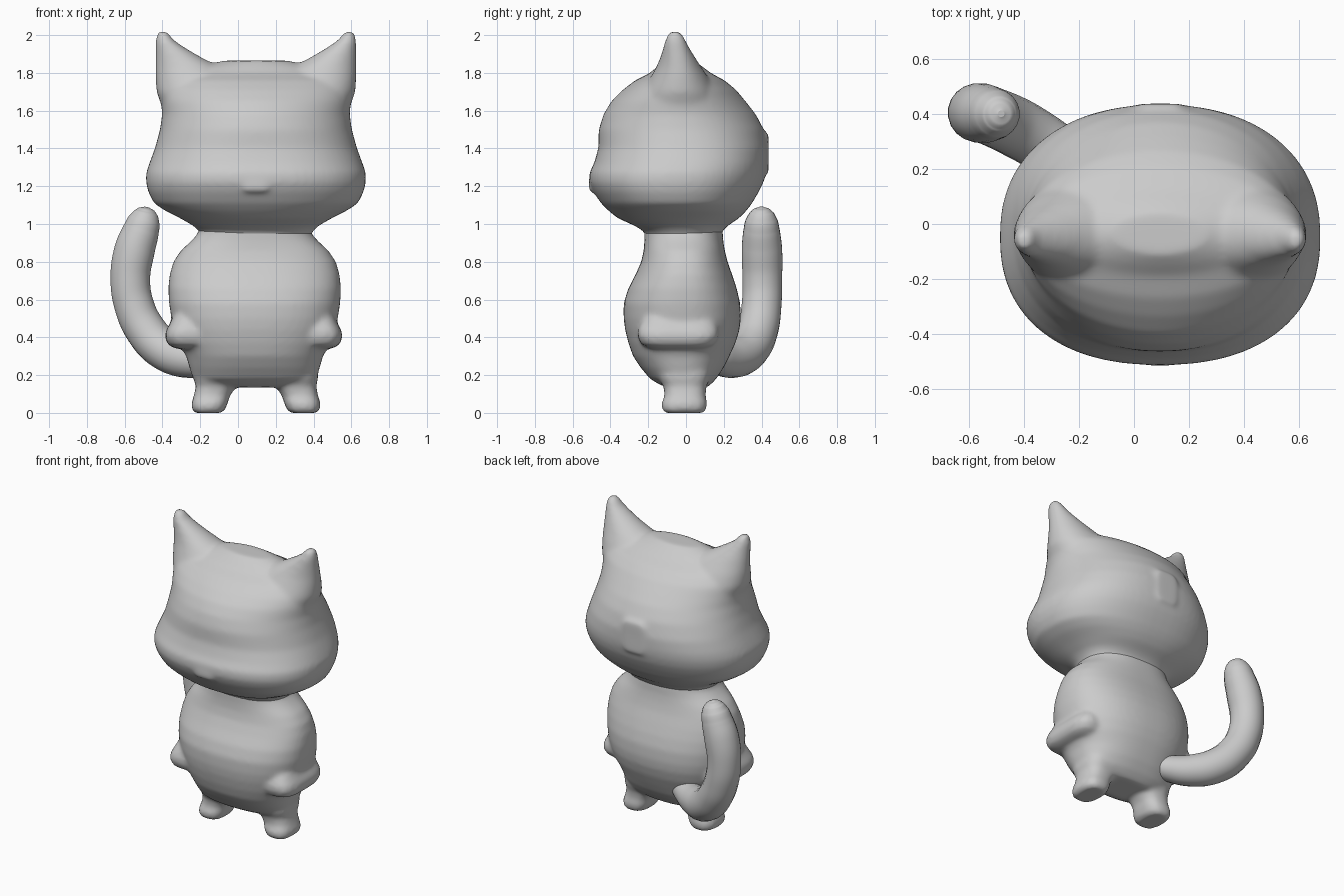
import bpy, bmesh, math

CX = 0.095  # middle of the figure; the tail hangs out to one side

grey = bpy.data.materials.new("clay grey")
grey.diffuse_color = (0.6, 0.6, 0.6, 1)


def signed_pow(v, p):
    return math.copysign(abs(v) ** p, v)


def add_loft(bm, rings, n=lambda z: 2.0, sides=64):
    """Stack closed rings (z, x_min, x_max, y_min, y_max) and cap both ends.
    n(z) is the squareness of the ring at that height."""
    loops = []
    for z, x0, x1, y0, y1 in rings:
        loop = []
        for i in range(sides):
            a = 2 * math.pi * i / sides
            c, s = signed_pow(math.cos(a), 2 / n(z)), signed_pow(math.sin(a), 2 / n(z))
            loop.append(bm.verts.new(((x0 + x1) / 2 + (x1 - x0) / 2 * c,
                                      (y0 + y1) / 2 + (y1 - y0) / 2 * s, z)))
        loops.append(loop)
    for a, b in zip(loops, loops[1:]):
        for i in range(sides):
            j = (i + 1) % sides
            bm.faces.new((a[i], a[j], b[j], b[i]))
    bm.faces.new(loops[0][::-1])
    bm.faces.new(loops[-1])


def mirrored(rings, cx=CX):
    return [(z, 2 * cx - x1, 2 * cx - x0, y0, y1) for z, x0, x1, y0, y1 in rings]


def centred(rows, cx=CX):
    return [(z, cx - w, cx + w, y0, y1) for z, w, y0, y1 in rows]


def add_plate(bm, z0, z1, half, y0, y1):
    add_loft(bm, centred([(z0, half * 0.7, y0, y1), (z0 + 0.03, half, y0, y1),
                          (z1 - 0.03, half, y0, y1), (z1, half * 0.7, y0, y1)]),
             lambda z: 6, 32)


def finish(name, bm, smooth):
    """Fuse the overlapping pieces into one soft skin."""
    bmesh.ops.recalc_face_normals(bm, faces=bm.faces)
    mesh = bpy.data.meshes.new(name)
    bm.to_mesh(mesh)
    bm.free()
    ob = bpy.data.objects.new(name, mesh)
    bpy.context.collection.objects.link(ob)
    mesh.materials.append(grey)
    fuse = ob.modifiers.new("fuse", 'REMESH')
    fuse.mode, fuse.voxel_size, fuse.use_smooth_shade = 'VOXEL', 0.014, True
    soft = ob.modifiers.new("soften", 'SMOOTH')
    soft.factor, soft.iterations = 0.5, smooth
    return ob


# Head: narrow neck, wide boxy cheeks, domed crown
bm = bmesh.new()
add_loft(bm, centred([
    (0.92, 0.28, -0.21, 0.18), (0.96, 0.30, -0.22, 0.19), (0.99, 0.33, -0.27, 0.22),
    (1.03, 0.40, -0.36, 0.28), (1.07, 0.48, -0.41, 0.32), (1.11, 0.54, -0.45, 0.35),
    (1.17, 0.57, -0.49, 0.385), (1.22, 0.582, -0.512, 0.41), (1.27, 0.582, -0.512, 0.425),
    (1.32, 0.565, -0.487, 0.432), (1.40, 0.535, -0.464, 0.434), (1.50, 0.508, -0.462, 0.412),
    (1.58, 0.497, -0.437, 0.37), (1.65, 0.503, -0.395, 0.315), (1.71, 0.505, -0.335, 0.265),
    (1.76, 0.485, -0.27, 0.205), (1.80, 0.42, -0.19, 0.13), (1.835, 0.30, -0.15, 0.085),
    (1.865, 0.17, -0.11, 0.04)]), lambda z: 2.3 if z < 1.35 else max(1.95, 2.3 - (z - 1.35) * 1.4))
# Ears: cones leaning outwards, broad where they meet the crown
ear = [(1.58, -0.37, 0.05, -0.26, 0.19), (1.64, -0.41, 0.04, -0.25, 0.18),
       (1.70, -0.432, 0.02, -0.225, 0.155), (1.78, -0.437, -0.02, -0.185, 0.115),
       (1.83, -0.437, -0.09, -0.158, 0.082), (1.88, -0.437, -0.19, -0.137, 0.05),
       (1.93, -0.437, -0.275, -0.122, 0.02), (1.97, -0.437, -0.335, -0.112, 0.0),
       (2.0, -0.43, -0.36, -0.1, -0.015), (2.018, -0.425, -0.375, -0.085, -0.03)]
for rings in (ear, mirrored(ear)):
    add_loft(bm, rings, sides=40)
# Faint raised panel on the back of the head, and a faint lip on the face
add_plate(bm, 1.27, 1.48, 0.10, 0.30, 0.437)
add_plate(bm, 1.17, 1.225, 0.08, -0.515, -0.40)
finish("head", bm, 12)

# Torso: round belly with a hand-like ridge on each side
TX = 0.088
bm = bmesh.new()
add_loft(bm, centred([
    (0.135, 0.19, -0.10, 0.11), (0.15, 0.27, -0.14, 0.13), (0.18, 0.325, -0.19, 0.16),
    (0.24, 0.345, -0.24, 0.20), (0.30, 0.362, -0.28, 0.23), (0.37, 0.40, -0.305, 0.262),
    (0.44, 0.425, -0.322, 0.283), (0.50, 0.440, -0.33, 0.29), (0.58, 0.453, -0.33, 0.287),
    (0.66, 0.457, -0.305, 0.268), (0.73, 0.45, -0.268, 0.245), (0.80, 0.43, -0.237, 0.22),
    (0.86, 0.39, -0.224, 0.205), (0.91, 0.335, -0.22, 0.197), (0.95, 0.30, -0.22, 0.195),
    (1.0, 0.29, -0.22, 0.19)], TX), lambda z: 2.35)
hand = [(0.34, -0.33, -0.1, -0.18, 0.11), (0.36, -0.37, -0.1, -0.235, 0.15),
        (0.40, -0.388, -0.1, -0.255, 0.175), (0.44, -0.38, -0.1, -0.255, 0.175),
        (0.475, -0.36, -0.1, -0.24, 0.165), (0.51, -0.345, -0.1, -0.22, 0.15)]
add_loft(bm, hand, lambda z: 3.5, 40)
add_loft(bm, mirrored(hand, 0.083), lambda z: 3.5, 40)
# Stubby legs with slightly flared feet
leg = [(0.0, -0.225, -0.09, -0.11, 0.09), (0.015, -0.243, -0.07, -0.125, 0.105),
       (0.05, -0.247, -0.055, -0.13, 0.113), (0.09, -0.234, -0.043, -0.113, 0.103),
       (0.14, -0.224, -0.01, -0.118, 0.108), (0.19, -0.235, 0.04, -0.15, 0.13),
       (0.25, -0.23, 0.05, -0.16, 0.14)]
for rings in (leg, mirrored(leg)):
    add_loft(bm, rings, lambda z: 2.6, 40)
finish("torso_and_legs", bm, 7)

# Tail: tube swept from the lower back, outwards and up to a round tip
tail_points = [(-0.02, 0.12, 0.30, 0.06), (-0.12, 0.17, 0.285, 0.08), (-0.26, 0.25, 0.285, 0.10),
               (-0.39, 0.33, 0.335, 0.108), (-0.49, 0.38, 0.44, 0.108), (-0.55, 0.40, 0.57, 0.106),
               (-0.57, 0.404, 0.71, 0.106), (-0.548, 0.402, 0.86, 0.108), (-0.515, 0.40, 0.96, 0.098),
               (-0.497, 0.40, 1.02, 0.085), (-0.488, 0.40, 1.06, 0.063), (-0.484, 0.40, 1.08, 0.04),
               (-0.482, 0.40, 1.09, 0.012)]
curve = bpy.data.curves.new("tail", 'CURVE')
curve.dimensions = '3D'
curve.bevel_depth, curve.bevel_resolution, curve.use_fill_caps = 1.0, 8, True
curve.resolution_u = 8
spline = curve.splines.new('BEZIER')
spline.radius_interpolation = 'CARDINAL'
spline.bezier_points.add(len(tail_points) - 1)
for p, (x, y, z, r) in zip(spline.bezier_points, tail_points):
    p.co, p.radius = (x, y, z), r
    p.handle_left_type = p.handle_right_type = 'AUTO'
curve.materials.append(grey)
tail = bpy.data.objects.new("tail", curve)
bpy.context.collection.objects.link(tail)
bpy.context.view_layer.objects.active = tail
tail.select_set(True)
bpy.ops.object.convert(target='MESH')
bpy.ops.object.shade_smooth()
